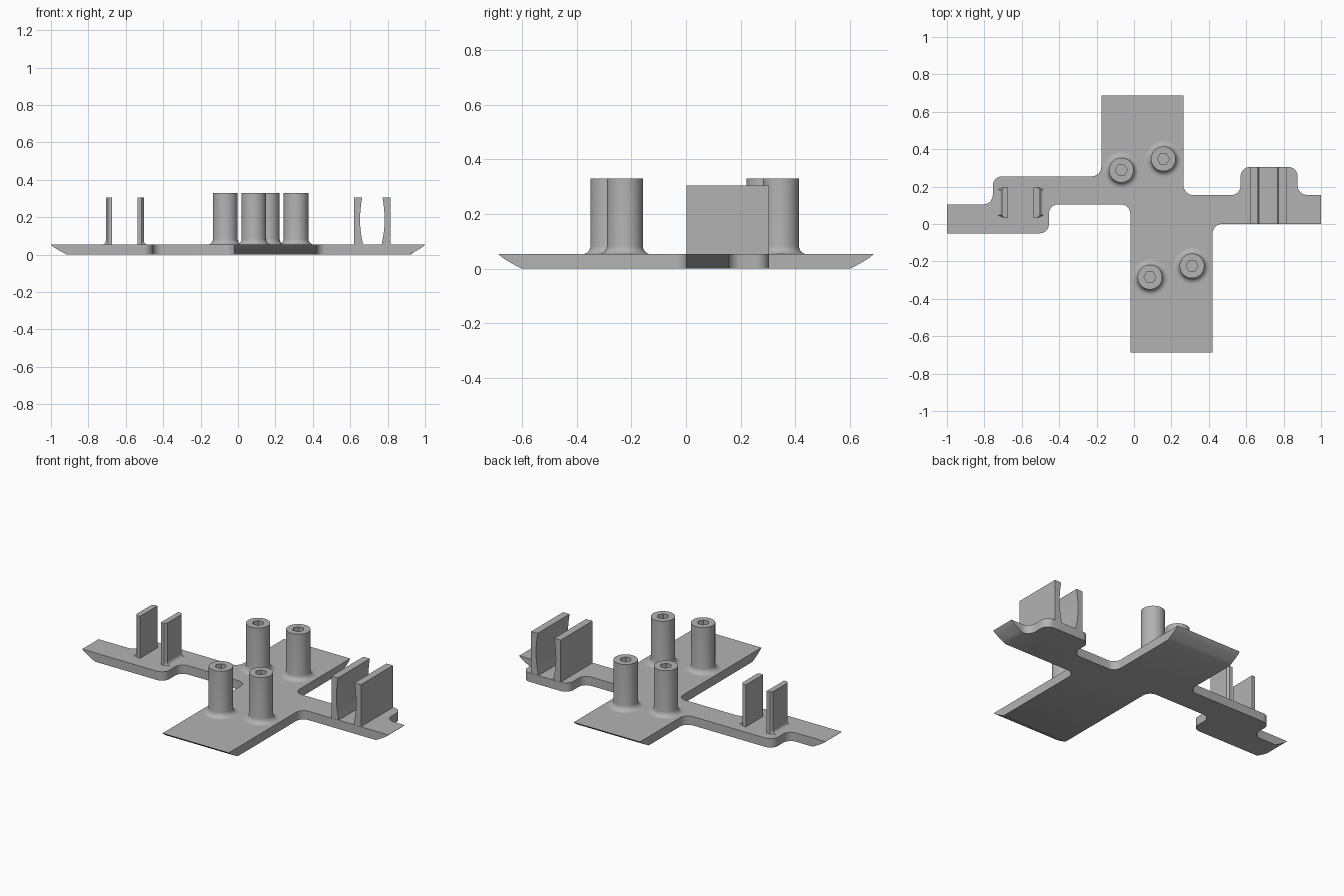
import bpy, bmesh, math
from mathutils import Vector

cube = bpy.data.objects.get("Cube")
if cube:
    bpy.data.objects.remove(cube, do_unlink=True)

grey = bpy.data.materials.new("plain grey")
grey.use_nodes = True
COLOUR = (0.45, 0.45, 0.45, 1)
grey.diffuse_color = COLOUR
grey.node_tree.nodes["Principled BSDF"].inputs["Base Color"].default_value = COLOUR

T = 0.053          # plate thickness
WALL_TOP = 0.305
POST_TOP = 0.33


def finish(bm, name):
    bmesh.ops.recalc_face_normals(bm, faces=bm.faces)
    mesh = bpy.data.meshes.new(name)
    bm.to_mesh(mesh)
    bm.free()
    mesh.materials.append(grey)
    obj = bpy.data.objects.new(name, mesh)
    bpy.context.collection.objects.link(obj)
    bpy.ops.object.select_all(action='DESELECT')
    bpy.context.view_layer.objects.active = obj
    obj.select_set(True)
    bpy.ops.object.shade_smooth_by_angle(angle=math.radians(30))
    return obj


def loft(name, rings, closed=False):
    """Skin equal-length rings; cap the ends, or join last to first."""
    bm = bmesh.new()
    loops = [[bm.verts.new(p) for p in ring] for ring in rings]
    pairs = list(zip(loops, loops[1:]))
    if closed:
        pairs.append((loops[-1], loops[0]))
    else:
        bm.faces.new(loops[0])
        bm.faces.new(loops[-1])
    for a, b in pairs:
        for i in range(len(a)):
            j = (i + 1) % len(a)
            bm.faces.new((a[i], a[j], b[j], b[i]))
    return finish(bm, name)


def rounded(corners, steps=8):
    """Outline with circular fillets at right-angled corners (x, y, radius)."""
    out = []
    for i, (x, y, r) in enumerate(corners):
        p = Vector((x, y))
        if not r:
            out.append(p)
            continue
        a = (Vector(corners[i - 1][:2]) - p).normalized()
        b = (Vector(corners[(i + 1) % len(corners)][:2]) - p).normalized()
        centre = p + (a + b) * r
        for k in range(steps + 1):
            t = math.pi / 2 * k / steps
            out.append(centre - b * r * math.cos(t) - a * r * math.sin(t))
    return out


# Cross-shaped base plate, its four ends undercut by a shallow curve
R = 0.05
outline = rounded([
    (-1, -0.05, 0), (-0.455, -0.05, R), (-0.455, 0.105, R), (-0.02, 0.105, R),
    (-0.02, -0.687, 0), (0.42, -0.687, 0), (0.42, 0, R), (1, 0, 0),
    (1, 0.155, 0), (0.875, 0.155, R), (0.875, 0.305, R), (0.57, 0.305, R),
    (0.57, 0.155, R), (0.265, 0.155, R), (0.265, 0.687, 0), (-0.175, 0.687, 0),
    (-0.175, 0.255, R), (-0.755, 0.255, R), (-0.755, 0.105, R), (-1, 0.105, 0)])


def plate_ring(f):
    inset = 0.085 * (1 - f) ** 1.25
    ring = []
    for x, y in outline:
        if abs(x) > 0.99:
            x -= math.copysign(inset, x)
        if abs(y) > 0.68:
            y -= math.copysign(inset, y)
        ring.append((x, y, T * f))
    return ring


loft("base_plate", [plate_ring(k / 5) for k in range(6)])


# Hollow screw posts with a flared foot and a hexagonal bore
def circle(x, y, r, z, n=48, bore=False):
    ring = []
    for k in range(n):
        t = 2 * math.pi * k / n
        s = r
        if bore:
            s = r * math.cos(math.pi / 6) / math.cos(t % (math.pi / 3) - math.pi / 6)
        ring.append((x + s * math.cos(t), y + s * math.sin(t), z))
    return ring


FLARE = 0.03
for i, (x, y) in enumerate([(-0.068, 0.288), (0.157, 0.348), (0.085, -0.284), (0.31, -0.224)]):
    rings = [circle(x, y, 0.032, T + 0.002, bore=True),
             circle(x, y, 0.032, POST_TOP, bore=True),
             circle(x, y, 0.066, POST_TOP)]
    for k in range(7):
        t = math.pi / 2 * k / 6
        rings.append(circle(x, y, 0.066 + FLARE * (1 - math.cos(t)),
                            T + FLARE * (1 - math.sin(t))))
    loft(f"screw_post_{i + 1}", rings, closed=True)


# Wide clip: two upright jaws with hollowed inner faces
def jaw_inner(z):
    f = (z - T) / (WALL_TOP - T)
    return 0.055 + 0.011 * math.sin(math.pi * f) - 0.006 * (1 - f) ** 4


for side, name in ((-1, "wide_clip_right_jaw"), (1, "wide_clip_left_jaw")):
    zs = [T - 0.005 + (WALL_TOP - T + 0.005) * k / 14 for k in range(15)]
    profile = [(0.098, WALL_TOP), (0.098, T - 0.005)] + [(jaw_inner(max(z, T)), z) for z in zs]
    loft(name, [[(0.718 + side * u, y, z) for u, z in profile] for y in (0.001, 0.304)])

# Narrow clip: two thin tabs with bevelled outer corners and a filleted foot
for side, name in ((-1, "narrow_clip_right_tab"), (1, "narrow_clip_left_tab")):
    def tab_ring(z, grow=0.0):
        plan = [(0.069, 0.033), (0.09, 0.033), (0.102 + grow, 0.047),
                (0.102 + grow, 0.183), (0.09, 0.197), (0.069, 0.197)]
        return [(-0.605 + side * u, y, z) for u, y in plan]
    foot = []
    for k in range(6):
        t = math.pi / 2 * k / 5
        foot.append(tab_ring(T + 0.02 * (1 - math.cos(t)), 0.02 * (1 - math.sin(t))))
    loft(name, foot + [tab_ring(WALL_TOP)])
